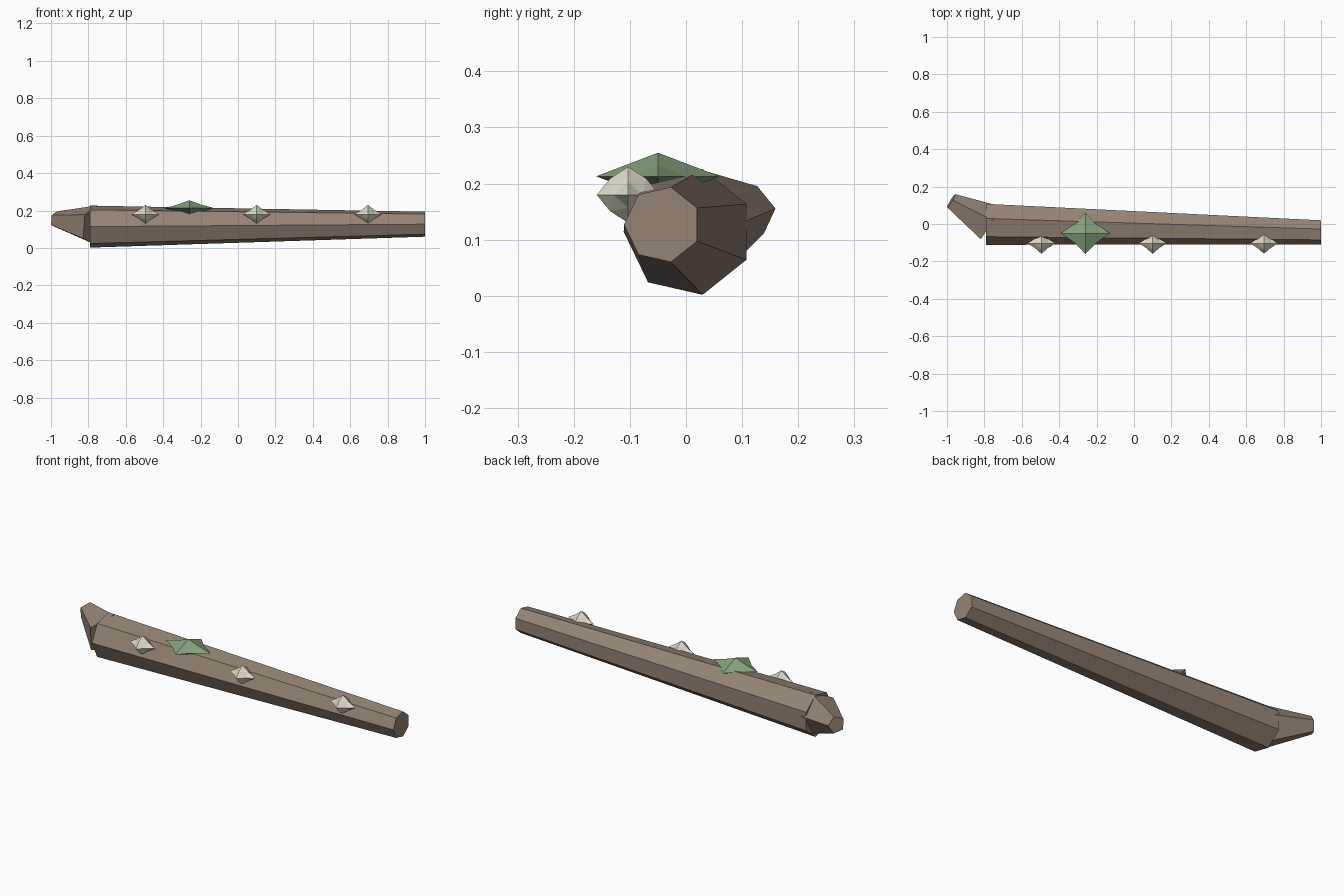
import bpy, bmesh
from math import cos, sin, tau, radians
from mathutils import Vector

if "Cube" in bpy.data.objects:
    bpy.data.objects.remove(bpy.data.objects["Cube"])


def material(name, rgb):
    m = bpy.data.materials.new(name)
    m.diffuse_color = (*rgb, 1)
    m.use_nodes = True
    m.node_tree.nodes["Principled BSDF"].inputs["Base Color"].default_value = m.diffuse_color
    return m


bark = material("bark", (0.30, 0.23, 0.18))
cream = material("cream", (0.74, 0.70, 0.58))
moss_green = material("moss_green", (0.24, 0.36, 0.21))


def finish(name, bm, mat):
    bmesh.ops.recalc_face_normals(bm, faces=bm.faces[:])
    mesh = bpy.data.meshes.new(name)
    bm.to_mesh(mesh)
    bm.free()
    mesh.materials.append(mat)
    ob = bpy.data.objects.new(name, mesh)
    bpy.context.collection.objects.link(ob)


def tapered(name, sides, start, end, r0, r1, u, v, turn, mat):
    """Closed tapered prism; u and v span the cross-section plane."""
    bm = bmesh.new()
    rings = []
    for c, r in ((start, r0), (end, r1)):
        angles = [turn + tau * i / sides for i in range(sides)]
        rings.append([bm.verts.new(Vector(c) + r * (u * cos(a) + v * sin(a))) for a in angles])
    a, b = rings
    for i in range(sides):
        j = (i + 1) % sides
        bm.faces.new((a[i], a[j], b[j], b[i]))
    bm.faces.new(a)
    bm.faces.new(b)
    finish(name, bm, mat)


def faceted_lump(name, centre, size, xy, xz, yz, mat):
    """Subdivided octahedron; xy, xz, yz set how far the edge midpoints reach."""
    bm = bmesh.new()
    cache = {}

    def vert(p):
        if p not in cache:
            k = 1.0
            if p.count(0) == 1:
                k = {2: xy, 1: xz, 0: yz}[p.index(0)]
            cache[p] = bm.verts.new([c + k * s * q for c, s, q in zip(centre, size, p)])
        return cache[p]

    for sx in (-1, 1):
        for sy in (-1, 1):
            for sz in (-1, 1):
                X, Y, Z = (sx, 0, 0), (0, sy, 0), (0, 0, sz)
                A, B, C = (sx, sy, 0), (0, sy, sz), (sx, 0, sz)
                for tri in ((X, A, C), (Y, B, A), (Z, C, B), (A, B, C)):
                    bm.faces.new([vert(p) for p in tri])
    finish(name, bm, mat)


# Main log: seven sides, tapering to the right
tapered("log", 7, (-0.79, 0.004, 0.114), (1, -0.042, 0.127), 0.115, 0.0685,
        Vector((0, 1, 0)), Vector((0, 0, 1)), tau / 14, bark)

# Broken branch stub angled off the thick end
base, tip = Vector((-0.778, 0.003, 0.121)), Vector((-0.979, 0.121, 0.152))
axis = (tip - base).normalized()
u = axis.cross(Vector((0, 0, 1))).normalized()
v = u.cross(axis)
tapered("branch_stub", 5, base, tip, 0.11, 0.045, u, v, radians(4.5), bark)

# Shelf mushrooms along the front edge
for i, x in enumerate((-0.495, 0.1, 0.695)):
    faceted_lump(f"mushroom_{i + 1}", (x, -0.103, 0.18), (0.075, 0.056, 0.05),
                 0.46, 0.46, 0.58, cream)

# Moss patch on top
faceted_lump("moss", (-0.26, -0.05, 0.213), (0.132, 0.11, 0.042),
             0.45, 0.46, 0.5, moss_green)
